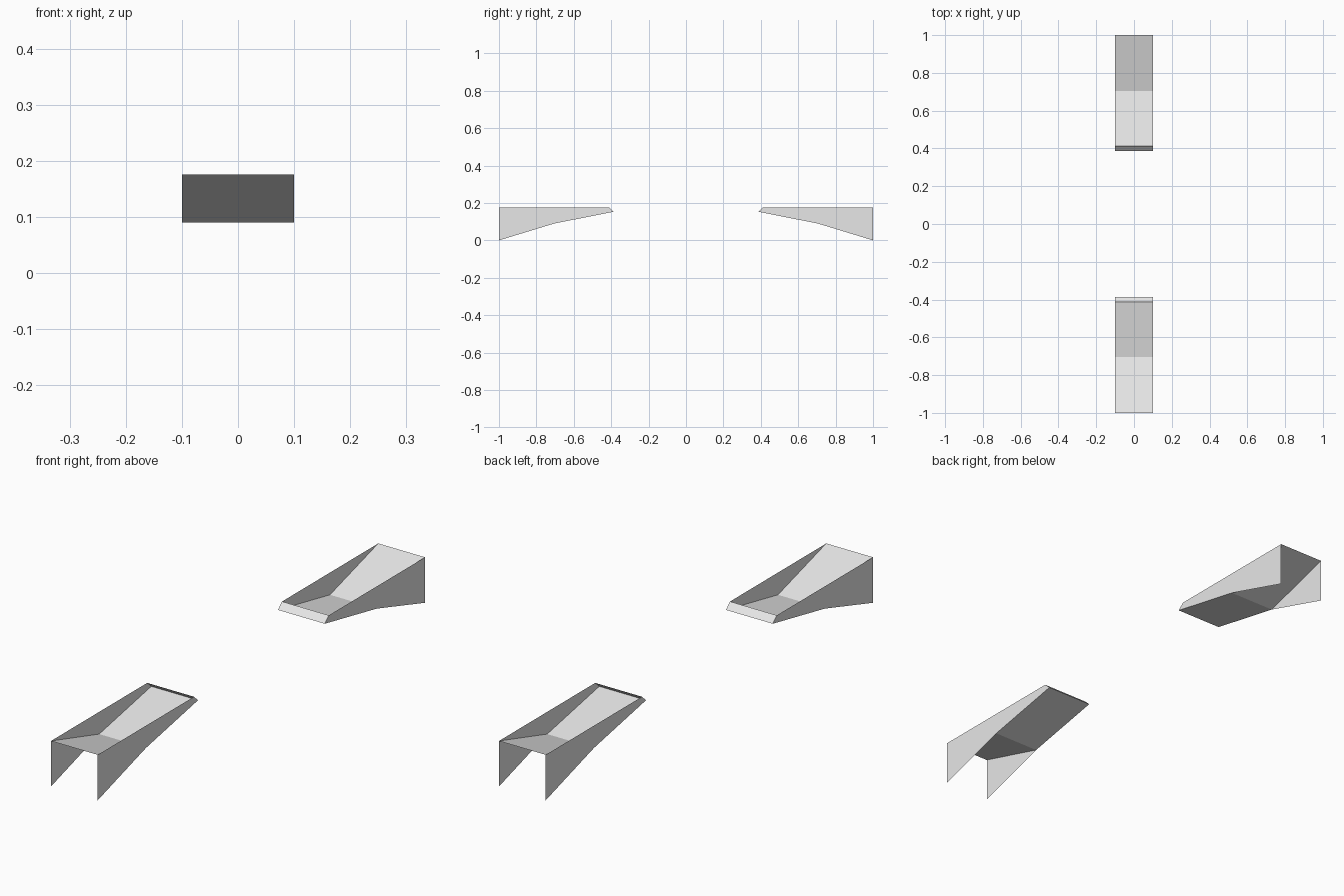
import bpy

cube = bpy.data.objects.get("Cube")
if cube:
    bpy.data.objects.remove(cube, do_unlink=True)

grey = bpy.data.materials.new("light_grey")
grey.use_nodes = True
grey.diffuse_color = (0.8, 0.8, 0.8, 1)
grey.node_tree.nodes["Principled BSDF"].inputs["Base Color"].default_value = (0.8, 0.8, 0.8, 1)

HALF_WIDTH = 0.1

# Side profile as (distance from centre, height)
FOOT = (1.0, 0.0)
TOP_OUTER = (1.0, 0.176)
KNEE = (0.705, 0.09)
TIP = (0.387, 0.153)
TOP_INNER = (0.412, 0.176)


def make_sheet(name, verts, faces):
    mesh = bpy.data.meshes.new(name)
    mesh.from_pydata(verts, [], faces)
    mesh.materials.append(grey)
    obj = bpy.data.objects.new(name, mesh)
    bpy.context.collection.objects.link(obj)
    return obj


def place(points, x, end):
    return [(x, end * y, z) for y, z in points]


for label, end in (("front", -1), ("back", 1)):
    # Folded tray: outer slope, inner slope and lip
    fold = [TOP_OUTER, KNEE, TIP, TOP_INNER]
    n = len(fold)
    verts = place(fold, -HALF_WIDTH, end) + place(fold, HALF_WIDTH, end)
    faces = [(i, i + 1, n + i + 1, n + i) for i in range(n - 1)]
    # The lip faces outwards, the two slopes face up
    faces[-1] = faces[-1][::-1]
    if end < 0:
        faces = [f[::-1] for f in faces]
    make_sheet(label + "_folded_tray", verts, faces)

    # Thin side walls, split at the knee
    wall = [FOOT, TOP_OUTER, TOP_INNER, TIP, KNEE]
    for side, s in (("left", 1), ("right", -1)):
        faces = [(0, 1, 4), (1, 2, 3, 4)]
        if s * end > 0:
            faces = [f[::-1] for f in faces]
        make_sheet(label + "_" + side + "_wall", place(wall, s * HALF_WIDTH, end), faces)
